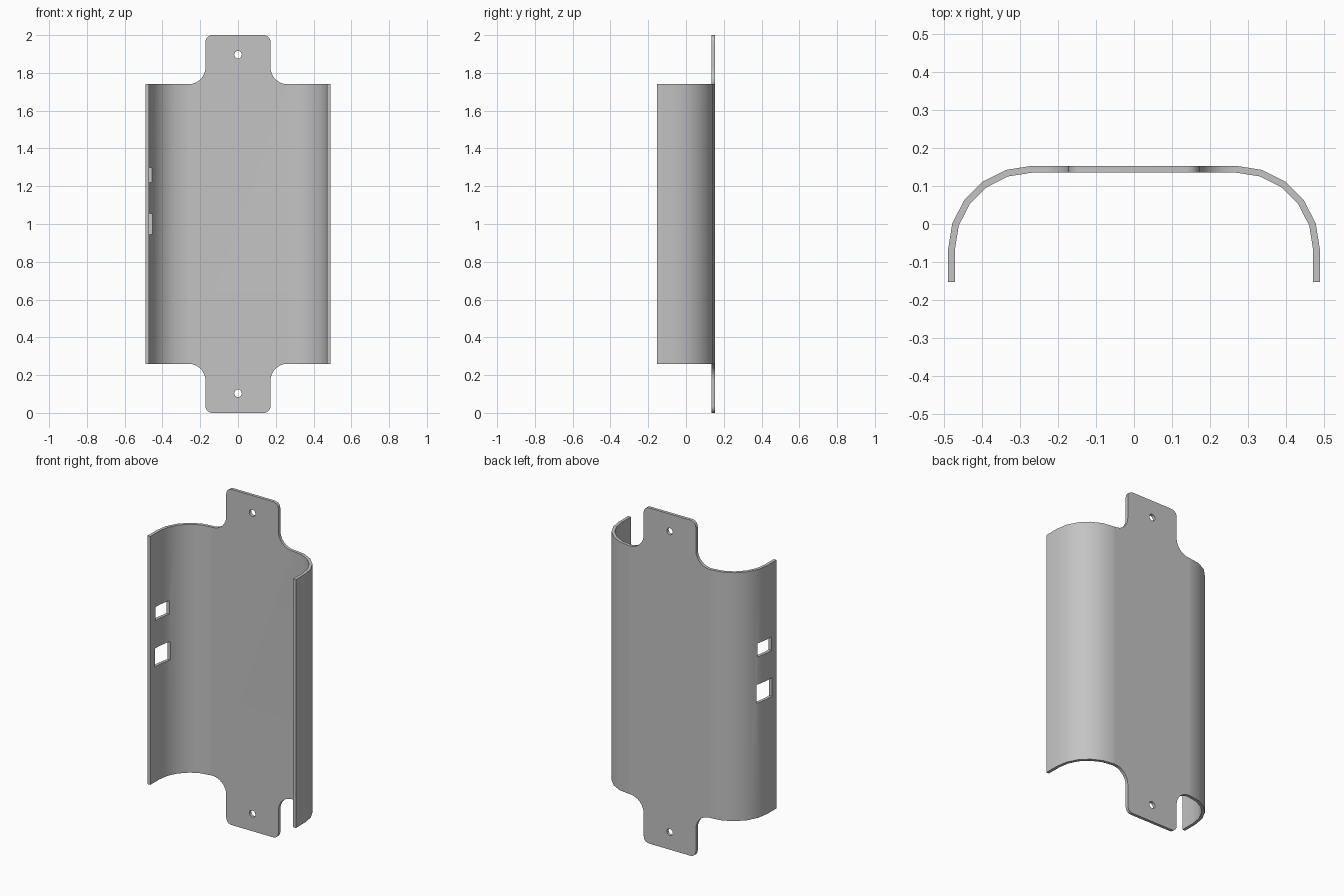
import bpy
import bmesh
from math import sin, cos, pi, radians
from mathutils import Vector

if "Cube" in bpy.data.objects:
    bpy.data.objects.remove(bpy.data.objects["Cube"])

HALF_W, HALF_D = 0.489, 0.153
THICK = 0.018
BEND_R = 0.22
WALL_Z = 0.26      # height where the curved shell starts
TAB_W = 0.172      # half width of the mounting tabs
FILLET, CORNER = 0.09, 0.035

grey = bpy.data.materials.new("plain grey metal")
grey.use_nodes = True
grey.diffuse_color = (0.55, 0.55, 0.55, 1)
grey.node_tree.nodes["Principled BSDF"].inputs["Base Color"].default_value = (0.55, 0.55, 0.55, 1)


def arc(cx, cy, r, start, end, steps):
    angles = [radians(start + (end - start) * i / steps) for i in range(steps + 1)]
    return [(cx + r * cos(a), cy + r * sin(a)) for a in angles]


def prism(name, outline, to_3d, sweep):
    """Sweep a closed 2D outline into a solid."""
    bm = bmesh.new()
    face = bm.faces.new([bm.verts.new(to_3d(*p)) for p in outline])
    grown = bmesh.ops.extrude_face_region(bm, geom=[face])["geom"]
    moved = [v for v in grown if isinstance(v, bmesh.types.BMVert)]
    bmesh.ops.translate(bm, verts=moved, vec=Vector(sweep))
    bmesh.ops.recalc_face_normals(bm, faces=bm.faces[:])
    mesh = bpy.data.meshes.new(name)
    bm.to_mesh(mesh)
    bm.free()
    mesh.materials.append(grey)
    obj = bpy.data.objects.new(name, mesh)
    bpy.context.collection.objects.link(obj)
    return obj


def carve(target, cutter, operation):
    mod = target.modifiers.new("carve", "BOOLEAN")
    mod.operation, mod.solver, mod.object = operation, "EXACT", cutter
    bpy.context.view_layer.objects.active = target
    bpy.ops.object.modifier_apply(modifier=mod.name)
    bpy.data.objects.remove(cutter)


# Curved sheet: U-shaped section with two rounded bends
def sheet_side(inset):
    cx, cy = HALF_W - BEND_R, HALF_D - BEND_R
    right = [(HALF_W - inset, -HALF_D)] + arc(cx, cy, BEND_R - inset, 0, 90, 5)
    return right + [(-x, y) for x, y in reversed(right)]


section = sheet_side(0) + sheet_side(THICK)[::-1]
shell = prism("curved_cover", section, lambda x, y: (x, y, -0.1), (0, 0, 2.2))

# Silhouette: wide body with a filleted tab at each end
edge = arc(TAB_W - CORNER, 2 - CORNER, CORNER, 90, 0, 5)
edge += arc(TAB_W + FILLET, 2 - WALL_Z + FILLET, FILLET, 180, 270, 8)
edge += [(0.6, 2 - WALL_Z)]
right_edge = edge + [(x, 2 - z) for x, z in reversed(edge)]
silhouette = right_edge + [(-x, z) for x, z in reversed(right_edge)]
along_y = lambda x, z: (x, -0.5, z)
carve(shell, prism("silhouette_cutter", silhouette, along_y, (0, 1, 0)), "INTERSECT")

# Screw holes in the tabs
for z in (0.104, 1.896):
    ring = arc(0, z, 0.02, 0, 360, 16)[:-1]
    carve(shell, prism("hole_cutter", ring, along_y, (0, 1, 0)), "DIFFERENCE")

# Two rectangular openings in one side wall
for y0, y1, z0, z1 in ((-0.105, 0.005, 1.22, 1.3), (-0.11, 0.012, 0.945, 1.055)):
    box = [(y0, z0), (y1, z0), (y1, z1), (y0, z1)]
    carve(shell, prism("opening_cutter", box, lambda y, z: (-0.6, y, z), (0.3, 0, 0)), "DIFFERENCE")

# Smooth bends, crisp rims
bpy.ops.object.select_all(action="DESELECT")
shell.select_set(True)
bpy.context.view_layer.objects.active = shell
bpy.ops.object.shade_smooth_by_angle(angle=radians(30))
